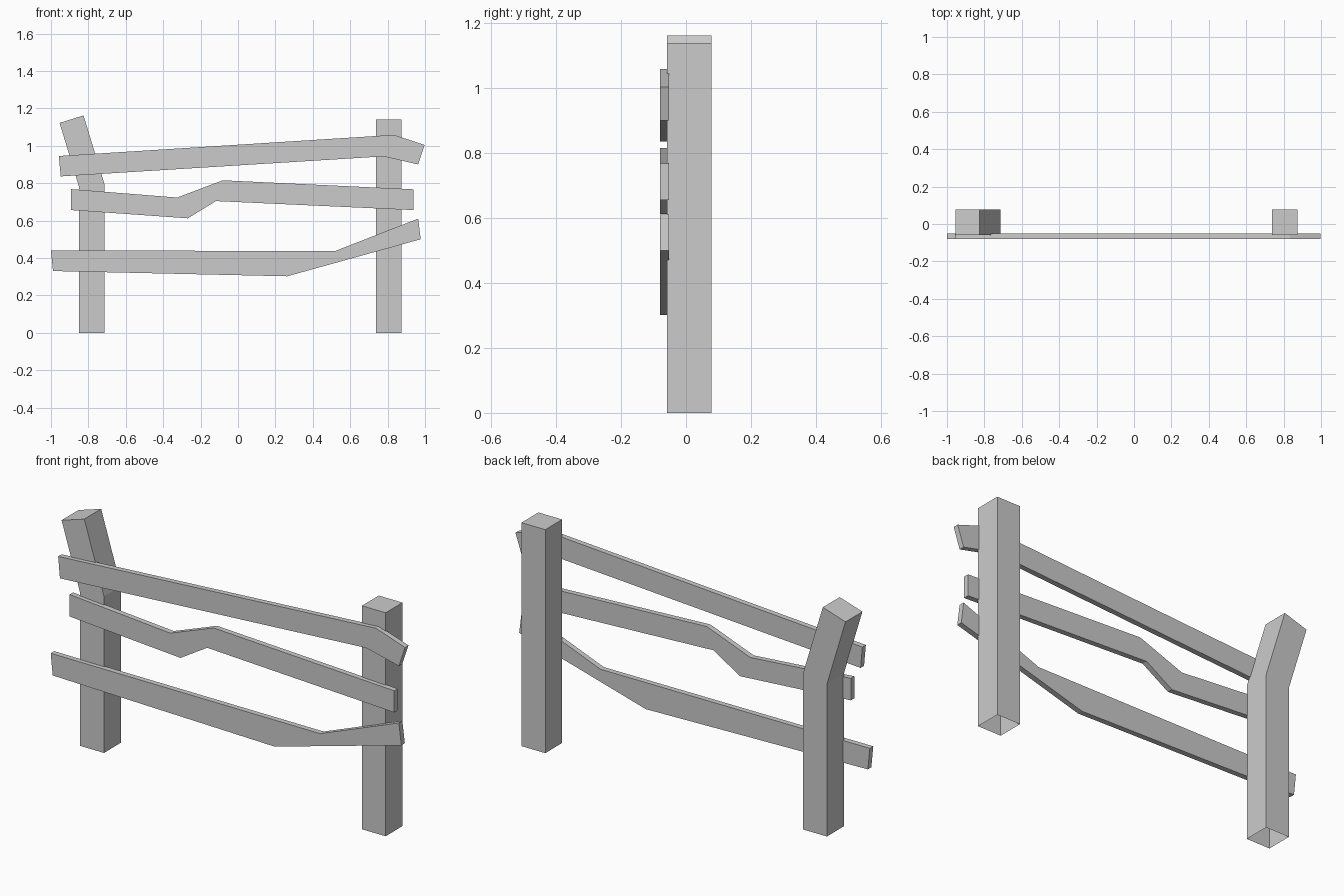
import bpy, bmesh

if "Cube" in bpy.data.objects:
    bpy.data.objects.remove(bpy.data.objects["Cube"])


def plank(name, pairs, y0, y1, open_start=False):
    """Solid swept along pairs of edge points (x, z, x, z), between y0 and y1."""
    bm = bmesh.new()
    rings = []
    for ax, az, bx, bz in pairs:
        corners = [(ax, y0, az), (bx, y0, bz), (bx, y1, bz), (ax, y1, az)]
        rings.append([bm.verts.new(c) for c in corners])
    for r, s in zip(rings, rings[1:]):
        for i in range(4):
            j = (i + 1) % 4
            bm.faces.new((r[i], r[j], s[j], s[i]))
    bm.faces.new(rings[-1])
    start = bm.faces.new(rings[0][::-1])
    bmesh.ops.recalc_face_normals(bm, faces=bm.faces)
    if open_start:
        bmesh.ops.delete(bm, geom=[start], context='FACES_ONLY')
    mesh = bpy.data.meshes.new(name)
    bm.to_mesh(mesh)
    bm.free()
    obj = bpy.data.objects.new(name, mesh)
    bpy.context.collection.objects.link(obj)
    return obj


# Posts: left and right edge points from the ground up, undersides open
POST_Y = (-0.058, 0.078)
plank("left_post", [(-0.849, 0, -0.715, 0),
                    (-0.849, 0.777, -0.715, 0.798),
                    (-0.954, 1.122, -0.826, 1.162)], *POST_Y, open_start=True)
plank("right_post", [(0.739, 0, 0.873, 0),
                     (0.739, 1.139, 0.873, 1.139)], *POST_Y, open_start=True)

# Rails: top and bottom edge points from left to right
RAIL_Y = (-0.08, -0.052)
plank("top_rail", [(-0.958, 0.945, -0.948, 0.836),
                   (0.834, 1.058, 0.778, 0.943),
                   (0.998, 1.004, 0.963, 0.9)], *RAIL_Y)
plank("middle_rail", [(-0.893, 0.768, -0.893, 0.656),
                      (-0.326, 0.723, -0.268, 0.612),
                      (-0.081, 0.815, -0.118, 0.704),
                      (0.937, 0.767, 0.937, 0.656)], *RAIL_Y)
plank("bottom_rail", [(-1.0, 0.44, -0.989, 0.33),
                      (0.519, 0.437, 0.263, 0.302),
                      (0.963, 0.61, 0.977, 0.5)], *RAIL_Y)
